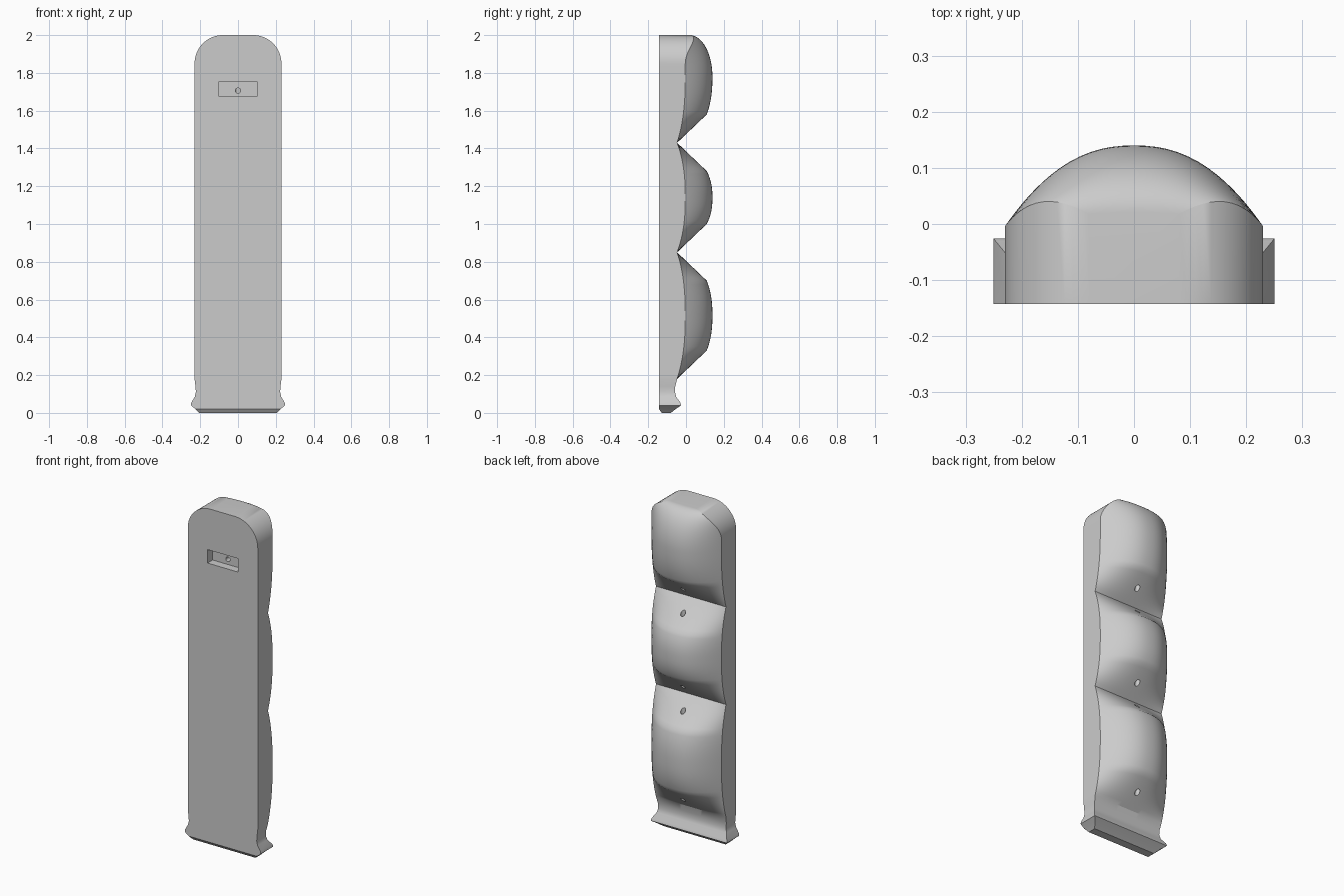
import bpy, bmesh, math
from mathutils import Matrix

if "Cube" in bpy.data.objects:
    bpy.data.objects.remove(bpy.data.objects["Cube"])

HALF, FRONT, VALLEY, RIM, CREST = 0.23, -0.143, -0.047, -0.004, 0.14
ACROSS = 36

grey = bpy.data.materials.new("plain grey")
grey.use_nodes = True
colour = (0.6, 0.6, 0.6, 1)
grey.diffuse_color = colour
grey.node_tree.nodes["Principled BSDF"].inputs["Base Color"].default_value = colour

bm = bmesh.new()
rings = []


def add_ring(z, half, front, edge, peak):
    """One horizontal section: straight front and sides, domed back."""
    pts = [(-half, front), (half, front)]
    for i in range(ACROSS + 1):
        x = half * math.cos(math.pi * i / ACROSS)
        dome = 1 - (abs(x) / HALF) ** 2.3
        pts.append((x, edge + (peak - edge) * dome))
    rings.append([bm.verts.new((x, y, z)) for x, y in pts])


def back_heights(z, low, high, shoulder_low, shoulder_high, is_top):
    """Rim and crest depth of a bump at height z."""
    mid = (shoulder_low + shoulder_high) / 2
    u = min(1, abs(z - mid) / (mid - low))
    edge = RIM - (RIM - VALLEY) * u ** 2.5
    if is_top and z > mid:
        t = (z - mid) / (high - mid)
        return RIM, 0.02 + (CREST - 0.02) * math.sqrt(max(0, 1 - t * t))
    shoulder = 0.11
    if z < shoulder_low:
        peak = VALLEY + (shoulder - VALLEY) * (z - low) / (shoulder_low - low)
    elif z > shoulder_high:
        peak = VALLEY + (shoulder - VALLEY) * (high - z) / (high - shoulder_high)
    else:
        peak = CREST - (CREST - shoulder) * (abs(z - mid) / (mid - shoulder_low)) ** 2.4
    return edge, peak


# Flared foot: height, half width, front, back
for z, half, front, back in [
    (0, 0.205, -0.128, -0.08), (0.02, 0.225, FRONT, -0.055),
    (0.04, 0.25, FRONT, -0.026), (0.055, 0.247, FRONT, -0.03),
    (0.085, 0.229, FRONT, -0.052), (0.11, 0.223, FRONT, -0.058),
    (0.14, 0.225, FRONT, -0.057),
]:
    add_ring(z, half, front, back, back)

# Three bumps up the back: valley, next valley, shoulders
bumps = [
    (0.18, 0.85, 0.33, 0.70, False),
    (0.85, 1.43, 1.00, 1.28, False),
    (1.43, 2.00, 1.58, 1.98, True),
]
for low, high, s_low, s_high, is_top in bumps:
    stop = 1.85 if is_top else high
    spans = [(low, s_low, 8), (s_low, stop, 16)]
    if not is_top:
        spans = [(low, s_low, 8), (s_low, s_high, 18), (s_high, high, 8)]
    for a, b, n in spans:
        for i in range(n):
            z = a + (b - a) * i / n
            add_ring(z, HALF, FRONT, *back_heights(z, low, high, s_low, s_high, is_top))

# Rounded top corners
for i in range(17):
    a = math.pi / 2 * i / 16
    z = 1.85 + 0.15 * math.sin(a)
    add_ring(z, 0.08 + 0.15 * math.cos(a), FRONT, *back_heights(z, *bumps[-1]))

for lower, upper in zip(rings, rings[1:]):
    n = len(lower)
    for i in range(n):
        j = (i + 1) % n
        bm.faces.new((lower[i], lower[j], upper[j], upper[i]))
bm.faces.new(rings[0][::-1])
bm.faces.new(rings[-1])
bmesh.ops.recalc_face_normals(bm, faces=bm.faces)

mesh = bpy.data.meshes.new("bumpy_panel")
bm.to_mesh(mesh)
bm.free()
mesh.materials.append(grey)
body = bpy.data.objects.new("bumpy_panel", mesh)
bpy.context.collection.objects.link(body)
bpy.context.view_layer.objects.active = body
body.select_set(True)


def cut(name, build):
    """Subtract a temporary solid from the body."""
    solid = bmesh.new()
    build(solid)
    data = bpy.data.meshes.new(name)
    solid.to_mesh(data)
    solid.free()
    data.materials.append(grey)
    cutter = bpy.data.objects.new(name, data)
    cutter.hide_render = True
    bpy.context.collection.objects.link(cutter)
    mod = body.modifiers.new(name, "BOOLEAN")
    mod.operation, mod.solver, mod.object = "DIFFERENCE", "EXACT", cutter
    bpy.ops.object.modifier_apply(modifier=mod.name)
    bpy.data.objects.remove(cutter)


def bore(length, matrix):
    return lambda s: bmesh.ops.create_cone(
        s, cap_ends=True, segments=20, radius1=0.014, radius2=0.014,
        depth=length, matrix=matrix)


# Pocket in the front
cut("pocket", lambda s: bmesh.ops.create_cube(
    s, size=1, matrix=Matrix.Translation((0, -0.145, 1.715))
    @ Matrix.Diagonal((0.2, 0.1, 0.08, 1))))

# Cord holes: one straight through the bumps, one out to the pocket
cut("cord_hole", bore(1.52, Matrix.Translation((0, 0.027, 0.96))))
cut("pocket_hole", bore(0.14, Matrix.Translation((0, -0.04, 1.706))
                        @ Matrix.Rotation(math.pi / 2, 4, "X")))

bpy.ops.object.shade_smooth_by_angle(angle=math.radians(30))
